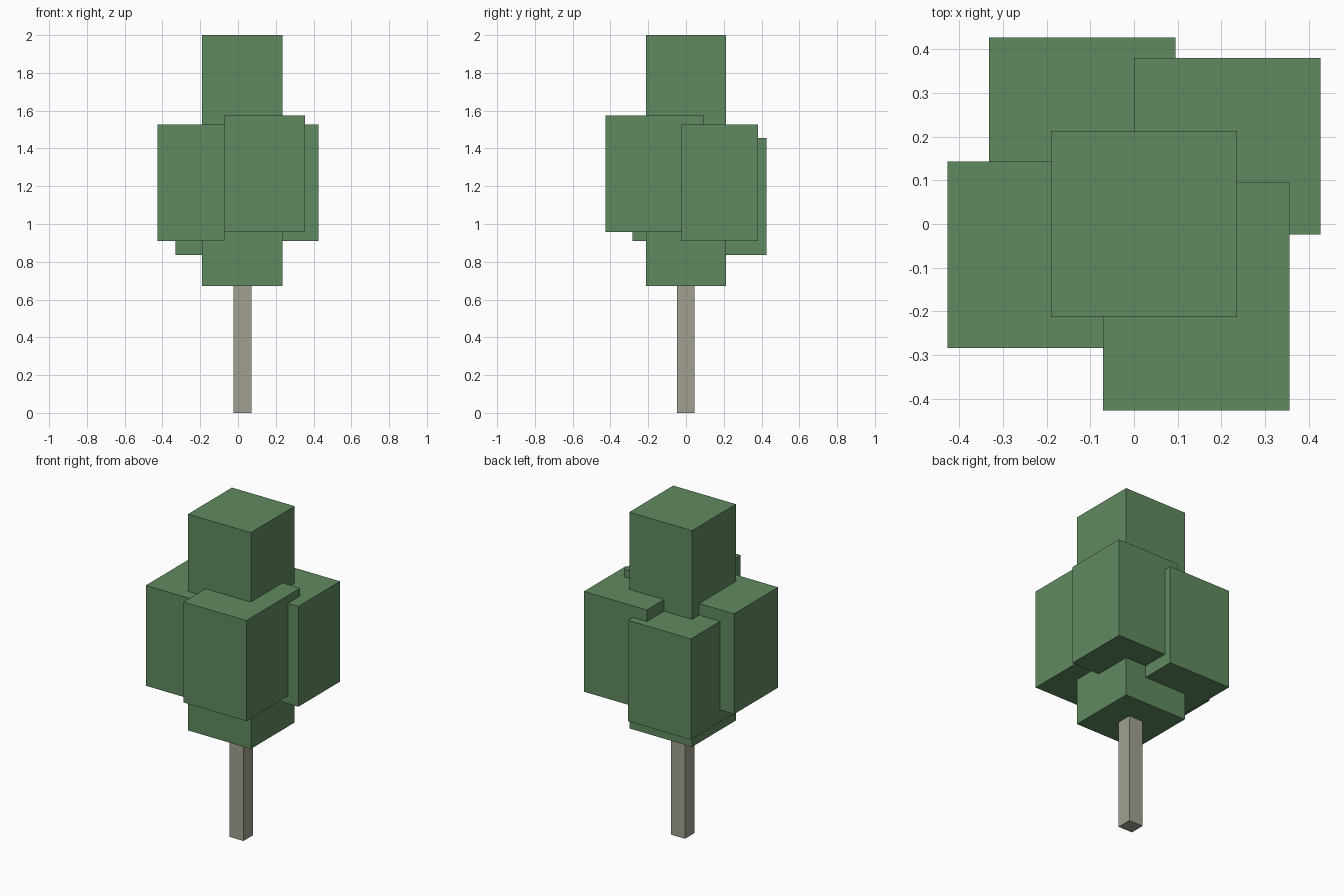
import bpy
from mathutils import Vector

if "Cube" in bpy.data.objects:
    bpy.data.objects.remove(bpy.data.objects["Cube"])


def material(name, rgb):
    m = bpy.data.materials.new(name)
    m.diffuse_color = (*rgb, 1.0)
    m.use_nodes = True
    m.node_tree.nodes["Principled BSDF"].inputs["Base Color"].default_value = m.diffuse_color
    return m


LEAF = material("leaf green", (0.12, 0.255, 0.117))
BARK = material("grey bark", (0.36, 0.352, 0.29))


def box(name, lo, hi, mat):
    """Axis-aligned box between two corners."""
    lo, hi = Vector(lo), Vector(hi)
    bpy.ops.mesh.primitive_cube_add(size=1, location=(lo + hi) / 2)
    ob = bpy.context.object
    ob.name = name
    ob.scale = hi - lo
    bpy.ops.object.transform_apply(location=False, rotation=False, scale=True)
    ob.data.materials.append(mat)
    return ob


# Trunk
box("trunk", (-0.025, -0.048, 0), (0.071, 0.045, 0.68), BARK)

# Tall central foliage block
box("foliage_core", (-0.19, -0.213, 0.672), (0.236, 0.213, 2.0), LEAF)

# Four side blocks arranged around the core
box("foliage_left", (-0.427, -0.284, 0.91), (-0.071, 0.143, 1.526), LEAF)
box("foliage_front", (-0.071, -0.427, 0.957), (0.356, 0.095, 1.574), LEAF)
box("foliage_right", (0.0, -0.024, 0.91), (0.427, 0.38, 1.526), LEAF)
box("foliage_back", (-0.332, 0.0, 0.836), (0.095, 0.427, 1.455), LEAF)
